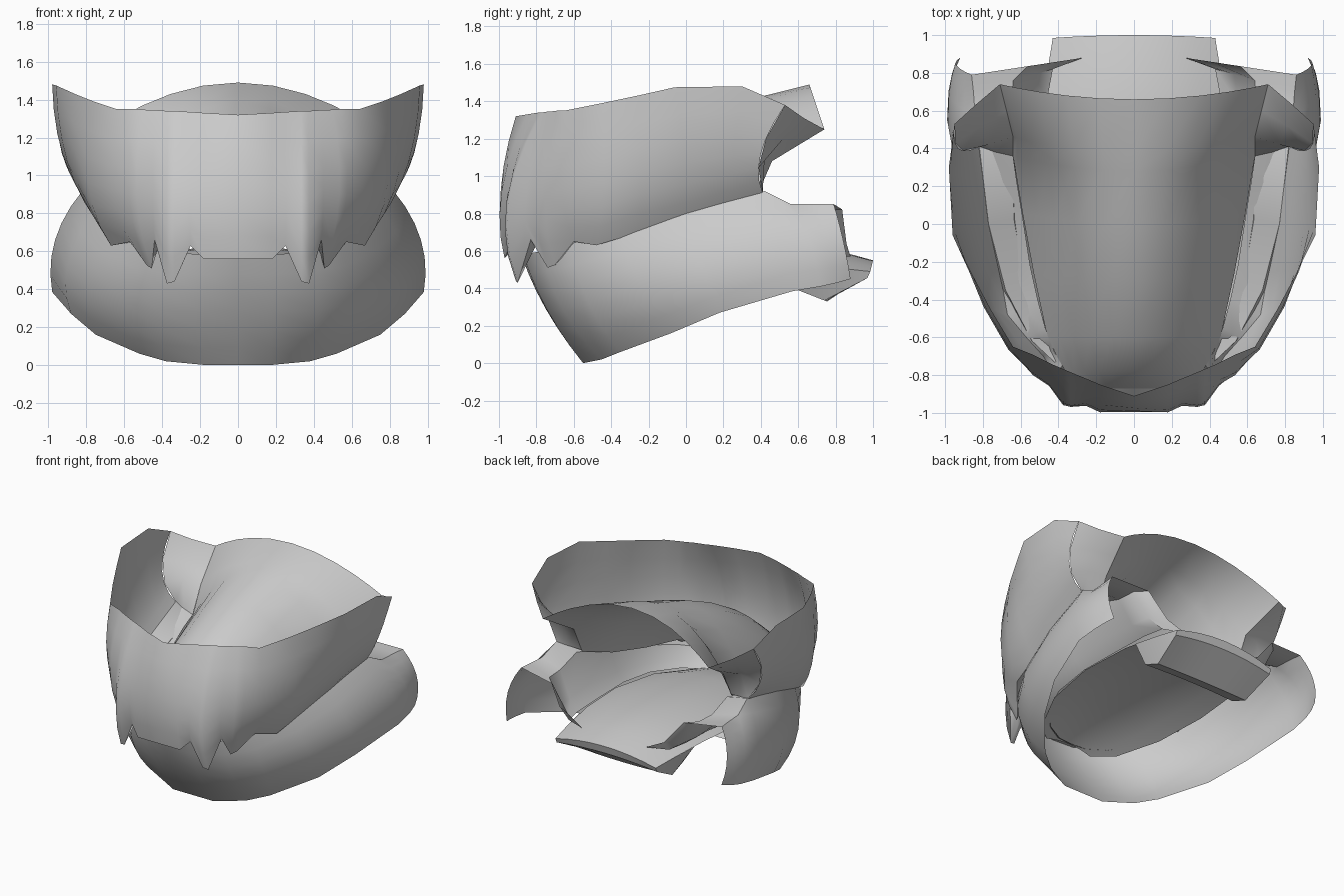
import bpy, math
from mathutils import Vector

mat = bpy.data.materials.new("plain grey")
mat.diffuse_color = (0.6, 0.6, 0.6, 1)


def make(name, grid, angle=50):
    """Skin a grid of points (list of columns) into a smooth sheet."""
    n, m = len(grid), len(grid[0])
    verts = [tuple(p) for col in grid for p in col]
    faces = []
    for i in range(n - 1):
        for j in range(m - 1):
            a = i * m + j
            faces.append((a, a + m, a + m + 1, a + 1))
    me = bpy.data.meshes.new(name)
    me.from_pydata(verts, [], faces)
    me.materials.append(mat)
    ob = bpy.data.objects.new(name, me)
    bpy.context.collection.objects.link(ob)
    bpy.ops.object.select_all(action='DESELECT')
    ob.select_set(True)
    bpy.context.view_layer.objects.active = ob
    bpy.ops.object.shade_smooth_by_angle(angle=math.radians(angle))
    return ob


def mirror(cols):
    """Half columns starting on x = 0 -> full symmetric set."""
    left = [[(-x, y, z) for x, y, z in c] for c in reversed(cols[1:])]
    return left + cols


def bow(col, steps=6):
    """Smooth curve through a top, middle and bottom point."""
    a, b, c = (Vector(p) for p in col)
    out = []
    for i in range(steps + 1):
        t = i / steps
        out.append(tuple(a * (1 - t) * (1 - 2 * t) + b * 4 * t * (1 - t) + c * t * (2 * t - 1)))
    return out


# Upper jaw wall with fangs drawn into its lower rim: top rim, bulge, lower rim
upper = [
    [(0, -.91, 1.32), (0, -.99, .93), (0, -.97, .56)],
    [(.18, -.85, 1.33), (.18, -.985, .92), (.18, -.97, .56)],
    [(.25, -.82, 1.335), (.255, -.95, .93), (.25, -.94, .63)],
    [(.335, -.785, 1.34), (.335, -.96, .86), (.335, -.91, .44)],
    [(.37, -.77, 1.34), (.375, -.95, .86), (.375, -.90, .43)],
    [(.44, -.74, 1.345), (.45, -.85, .93), (.44, -.83, .66)],
    [(.50, -.71, 1.347), (.535, -.80, .90), (.455, -.74, .51)],
    [(.54, -.69, 1.35), (.575, -.755, .90), (.48, -.70, .525)],
    [(.64, -.65, 1.35), (.66, -.66, .93), (.57, -.60, .65)],
    [(.76, -.45, 1.39), (.79, -.44, .96), (.67, -.48, .63)],
    [(.86, -.26, 1.43), (.85, -.25, 1.02), (.71, -.25, .70)],
    [(.96, -.06, 1.475), (.90, 0, 1.07), (.75, 0, .77)],
    [(.98, .3, 1.48), (.925, .25, 1.11), (.78, .22, .84)],
    [(.95, .53, 1.38), (.93, .40, 1.12), (.82, .41, .91)],
]
make("upper_jaw_wall", mirror([bow(c) for c in upper]), 60)

# Palate: arched tunnel rising to the back (y, half width, edge z, crown z)
sections = [(-.87, .26, .64, .67), (-.78, .37, .64, .85), (-.6, .46, .65, 1.0),
            (-.3, .53, .69, 1.17), (0, .59, .76, 1.30), (.28, .64, .87, 1.39),
            (.38, .64, 1.08, 1.42), (.66, .71, 1.25, 1.49)]
palate = []
for y, w, e, c in sections:
    row = []
    for k in range(-6, 7):
        t = math.sin(k / 6 * math.pi / 2)
        back = .08 * t * t * min(1, max(0, y + .7))
        row.append((w * t, y + back, e + (c - e) * (1 - t * t)))
    palate.append(row)
make("palate", palate)

# Upper gum: inner side of the tooth rim, joining it to the palate edge
edge = [(0, -.87, .67), (.16, -.87, .66), (.24, -.86, .65), (.30, -.83, .65), (.34, -.80, .65),
        (.38, -.75, .65), (.42, -.68, .65), (.44, -.63, .65), (.47, -.55, .66), (.51, -.40, .68),
        (.55, -.22, .71), (.59, .04, .77), (.62, .22, .84), (.64, .36, .88)]
ugum = []
for c, e in zip(upper, edge):
    a, b = Vector(c[2]), Vector(e)
    m = a.lerp(b, .5)
    ugum.append([tuple(a), tuple(m), tuple(b)])
make("upper_gum", mirror(ugum), 60)

# Rear gum: valley that closes the gap between palate and wall
for s in (-1, 1):
    cols = [[(.71, .74, 1.25), (.675, .60, 1.165), (.64, .46, 1.08), (.64, .36, .88)],
            [(.84, .63, 1.31), (.81, .52, 1.2), (.77, .42, 1.09), (.73, .38, .895)],
            bow(upper[-1], 3)]
    make("upper_rear_gum", [[(s * x, y, z) for x, y, z in c] for c in cols], 60)

# Lower jaw wall: lip, bulge, bottom edge
lower = [
    [(0, -.88, .58), (0, -.75, .29), (0, -.55, 0)],
    [(.17, -.87, .58), (.18, -.74, .28), (.17, -.55, 0)],
    [(.38, -.77, .60), (.42, -.66, .29), (.38, -.45, .02)],
    [(.54, -.62, .64), (.59, -.52, .32), (.52, -.35, .06)],
    [(.68, -.35, .70), (.79, -.25, .42), (.75, -.08, .16)],
    [(.77, 0, .80), (.90, .08, .52), (.88, .18, .27)],
    [(.82, .42, .92), (.965, .5, .66), (.98, .57, .385)],
    [(.84, .56, .85), (.965, .66, .66), (.97, .72, .41)],
    [(.85, .70, .85), (.955, .76, .66), (.95, .81, .43)],
    [(.86, .79, .85), (.94, .84, .66), (.92, .88, .45)],
]
make("lower_jaw_wall", mirror([bow(c) for c in lower]))

# Lower gum: level shelf inward from the lip, then down to the tongue
inner = [(0, -.68, .46), (.12, -.67, .46), (.26, -.6, .47), (.38, -.48, .49), (.48, -.25, .52),
         (.5, .05, .55), (.47, .42, .57), (.46, .66, .57), (.43, .82, .57), (.27, .88, .57)]
gum = []
for c, q in zip(lower, inner):
    a, b = Vector(c[0]), Vector(q)
    m = a.lerp(b, .5)
    m.z = a.z - .1 * (a.z - b.z)
    k = a.lerp(b, .76)
    gum.append([tuple(a), tuple(m), tuple(k), tuple(b)])
make("lower_gum", mirror(gum))

# Tongue: gently domed sheet folded under at the rear (y, half width, edge z, crown z)
tongue = []
for y, w, e, c in [(-.72, .2, .45, .47), (-.6, .34, .45, .52), (-.3, .48, .49, .59),
                   (.1, .53, .52, .63), (.5, .5, .53, .64), (.8, .46, .51, .6),
                   (.985, .43, .49, .55), (.97, .43, .455, .49), (.74, .40, .335, .33),
                   (.6, .40, .39, .39)]:
    tongue.append([(w * k / 4, y + .015 * (1 - (k / 4) ** 2), c + (e - c) * (k / 4) ** 2)
                   for k in range(-4, 5)])
make("tongue", tongue, angle=40)

# Tongue sides: close the folded rear wedge
for s in (-1, 1):
    make("tongue_side", [[(s * .49, .6, .525), (s * .46, .8, .51), (s * .43, .985, .49)],
                         [(s * .40, .6, .39), (s * .40, .74, .335), (s * .43, .97, .455)]])
